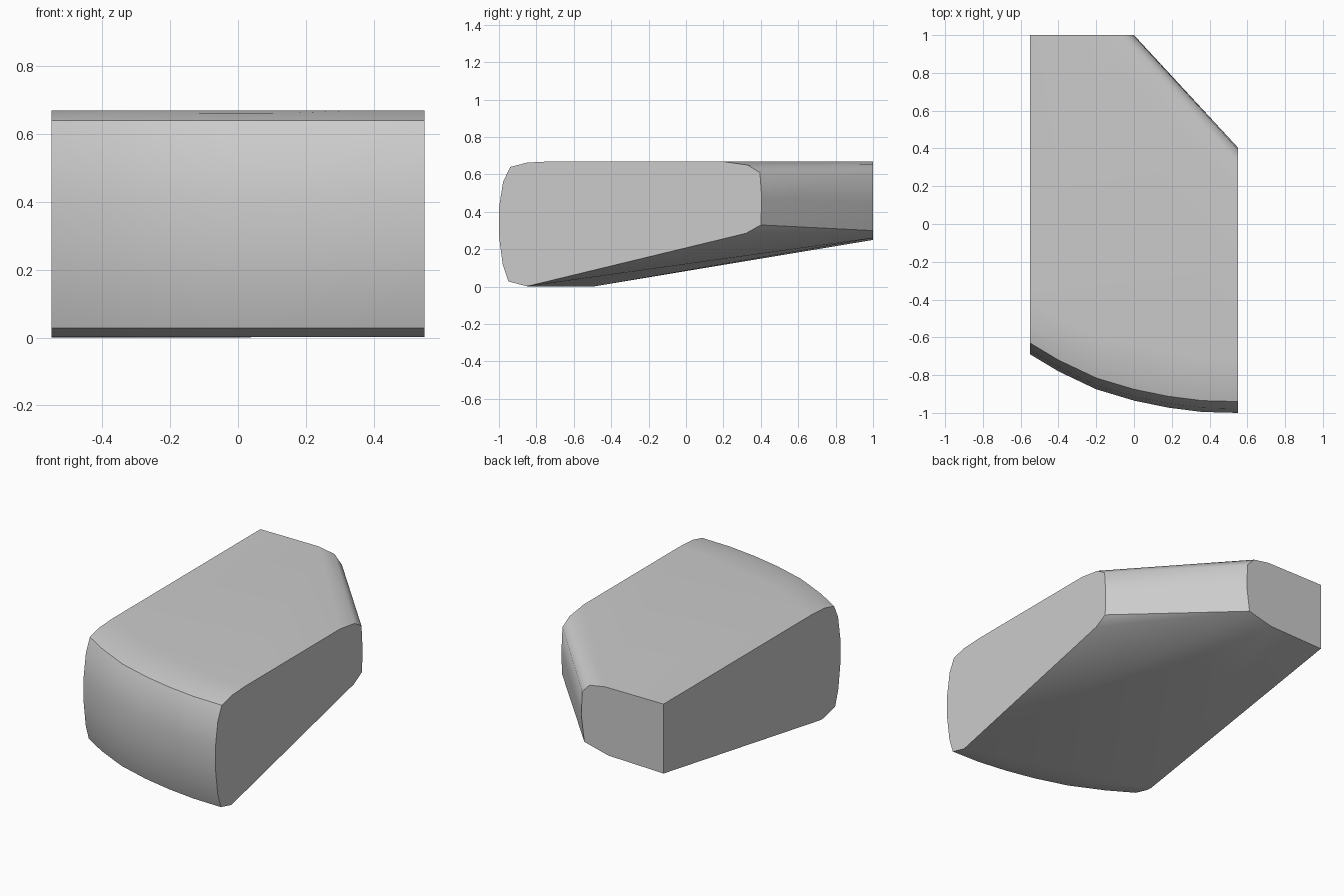
import bpy
import bmesh
from math import radians

cube = bpy.data.objects.get("Cube")
if cube:
    bpy.data.objects.remove(cube, do_unlink=True)

# Single flat grey finish
grey = bpy.data.materials.new("plain_grey")
grey.use_nodes = True
colour = (0.6, 0.6, 0.6, 1)
grey.diffuse_color = colour
grey.node_tree.nodes["Principled BSDF"].inputs["Base Color"].default_value = colour

HALF, TOP = 0.55, 0.67

# Rounded front profile: setback from the front curve, height
front_profile = [(0.15, 0.002), (0.05, 0.028), (0.02, 0.12), (0, 0.27), (0, 0.42),
                 (0.022, 0.56), (0.06, 0.64), (0.15, 0.663), (0.28, TOP)]
# Plan outline of the bowed front: x, y
front_curve = [(-HALF, -0.69), (-0.4, -0.78), (-0.2, -0.875), (0, -0.935),
               (0.18, -0.972), (0.36, -0.995), (HALF, -1)]

points = [(x, y + setback, z) for x, y in front_curve for setback, z in front_profile]
points += [(-HALF, -0.5, 0)]

# Short side: rounded rear end beside the corner cut
points += [(HALF, y, z) for y, z in
           [(0.19, TOP), (0.33, 0.65), (0.395, 0.61), (0.405, 0.47),
            (0.4, 0.33), (0.32, 0.285)]]

# Rear face: square at one edge, rounded beside the corner cut
points += [(x, 1, z) for x, z in
           [(-HALF, 0.25), (-HALF, TOP), (-0.16, TOP), (-0.055, 0.652),
            (-0.005, 0.6), (0, 0.45), (-0.02, 0.3), (-0.18, 0.26)]]

# The solid is convex, so wrap the sections in a hull
bm = bmesh.new()
for p in points:
    bm.verts.new(p)
hull = bmesh.ops.convex_hull(bm, input=bm.verts)
bmesh.ops.delete(bm, geom=[v for v in bm.verts if not v.link_faces], context='VERTS')
bmesh.ops.dissolve_limit(bm, angle_limit=radians(0.5), verts=bm.verts, edges=bm.edges)
bmesh.ops.recalc_face_normals(bm, faces=bm.faces)
mesh = bpy.data.meshes.new("rounded_block")
bm.to_mesh(mesh)
bm.free()
mesh.materials.append(grey)

block = bpy.data.objects.new("rounded_block", mesh)
bpy.context.collection.objects.link(block)
bpy.ops.object.select_all(action='DESELECT')
block.select_set(True)
bpy.context.view_layer.objects.active = block
bpy.ops.object.shade_smooth_by_angle(angle=radians(35))
